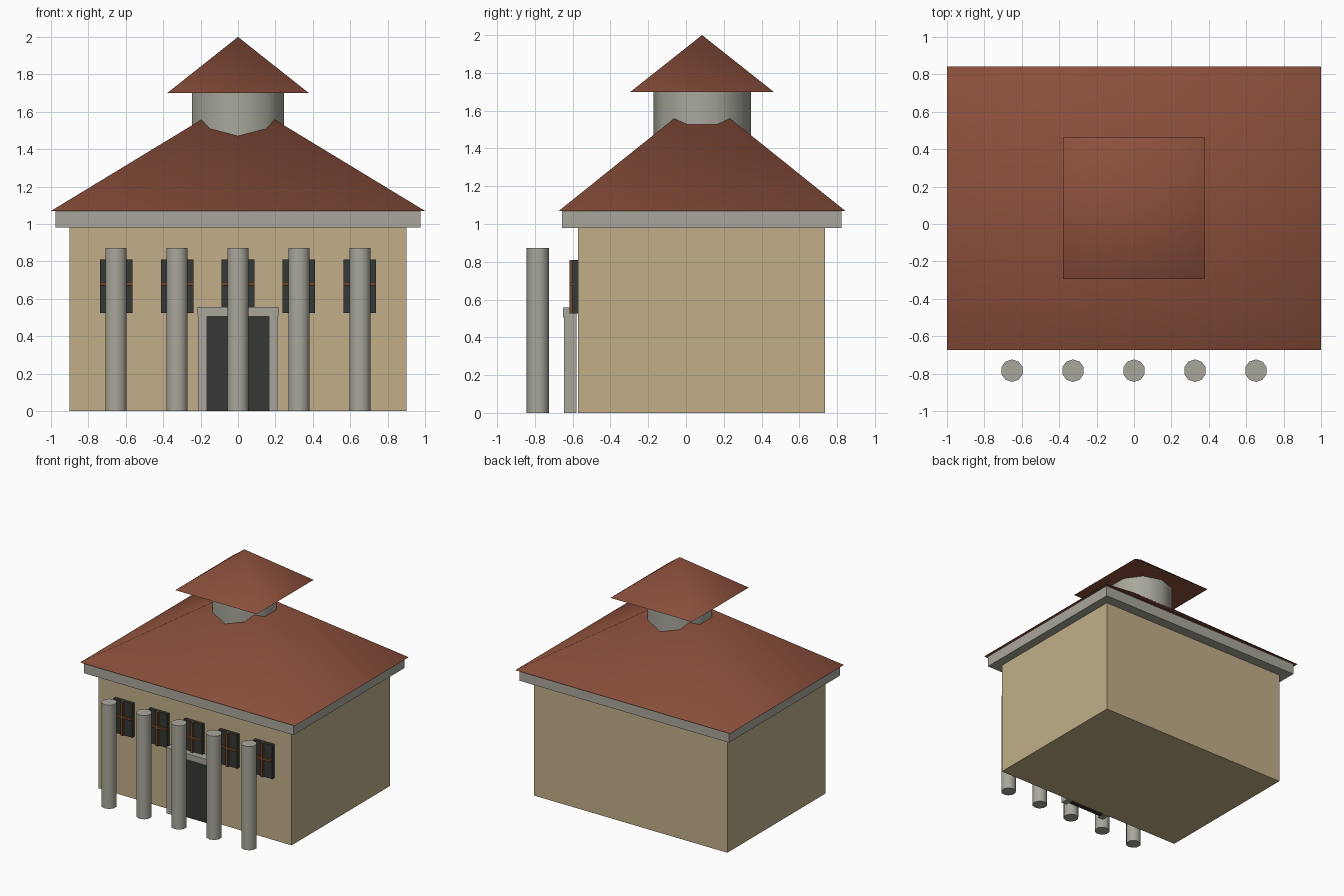
import bpy
from math import radians, sqrt

if "Cube" in bpy.data.objects:
    bpy.data.objects.remove(bpy.data.objects["Cube"])

CY = 0.085  # depth centre of the main building


def material(name, rgb):
    m = bpy.data.materials.new(name)
    m.diffuse_color = (*rgb, 1)
    m.use_nodes = True
    m.node_tree.nodes["Principled BSDF"].inputs["Base Color"].default_value = m.diffuse_color
    return m


plaster = material("plaster", (0.54, 0.43, 0.25))
tile = material("roof_tile", (0.26, 0.08, 0.045))
stone = material("stone", (0.40, 0.39, 0.33))
dark = material("dark_glass", (0.035, 0.04, 0.033))
wood = material("wood", (0.17, 0.06, 0.025))


def finish(name, mat):
    ob = bpy.context.object
    ob.name = name
    ob.data.materials.append(mat)
    return ob


def box(name, x, y, z, mat):
    """Box from (min, max) pairs on each axis."""
    bpy.ops.mesh.primitive_cube_add(size=1, location=[sum(p) / 2 for p in (x, y, z)])
    bpy.context.object.scale = [p[1] - p[0] for p in (x, y, z)]
    bpy.ops.object.transform_apply(location=False, rotation=False)
    return finish(name, mat)


def pyramid(name, hx, hy, z0, z1, mat):
    """Hipped roof with softly shaded hips."""
    bpy.ops.mesh.primitive_cone_add(vertices=4, radius1=sqrt(2), depth=z1 - z0,
                                    rotation=(0, 0, radians(45)))
    bpy.ops.object.transform_apply()
    bpy.context.object.location = (0, CY, (z0 + z1) / 2)
    bpy.context.object.scale = (hx, hy, 1)
    bpy.ops.object.transform_apply(location=False, rotation=False)
    bpy.ops.object.shade_smooth_by_angle(angle=radians(65))
    return finish(name, mat)


def pillar(name, x, y, r, z0, z1, mat):
    """Ten-sided smooth-shaded cylinder."""
    bpy.ops.mesh.primitive_cylinder_add(vertices=10, radius=r, depth=z1 - z0,
                                        location=(x, y, (z0 + z1) / 2))
    bpy.ops.object.shade_smooth_by_angle(angle=radians(40))
    return finish(name, mat)


# Main body, cornice and roof
box("walls", (-0.9, 0.9), (-0.572, 0.735), (0, 0.985), plaster)
box("cornice", (-0.975, 0.975), (-0.656, 0.822), (0.98, 1.07), stone)
pyramid("main_roof", 1.0, 0.758, 1.07, 1.677, tile)

# Cupola
pillar("cupola_drum", 0, CY, 0.258, 1.38, 1.705, stone)
pyramid("cupola_roof", 0.379, 0.379, 1.70, 2.0, tile)

# Columns with a window behind each
for i in range(5):
    x = (i - 2) * 0.326
    pillar(f"column_{i + 1}", x, -0.784, 0.06, 0, 0.873, stone)
    box(f"window_pane_{i + 1}", (x - 0.087, x + 0.087), (-0.60, -0.57), (0.525, 0.81), dark)
    box(f"window_mullion_{i + 1}", (x - 0.011, x + 0.011), (-0.618, -0.595), (0.525, 0.81), wood)
    box(f"window_transom_{i + 1}", (x - 0.087, x + 0.087), (-0.618, -0.595), (0.672, 0.69), wood)

# Doorway
for side, s in (("left", -1), ("right", 1)):
    box(f"door_jamb_{side}", sorted((s * 0.165, s * 0.215)), (-0.645, -0.58), (0, 0.505), stone)
box("door_lintel", (-0.216, 0.216), (-0.652, -0.58), (0.505, 0.557), stone)
box("door_leaf", (-0.167, 0.167), (-0.615, -0.585), (0, 0.507), dark)
